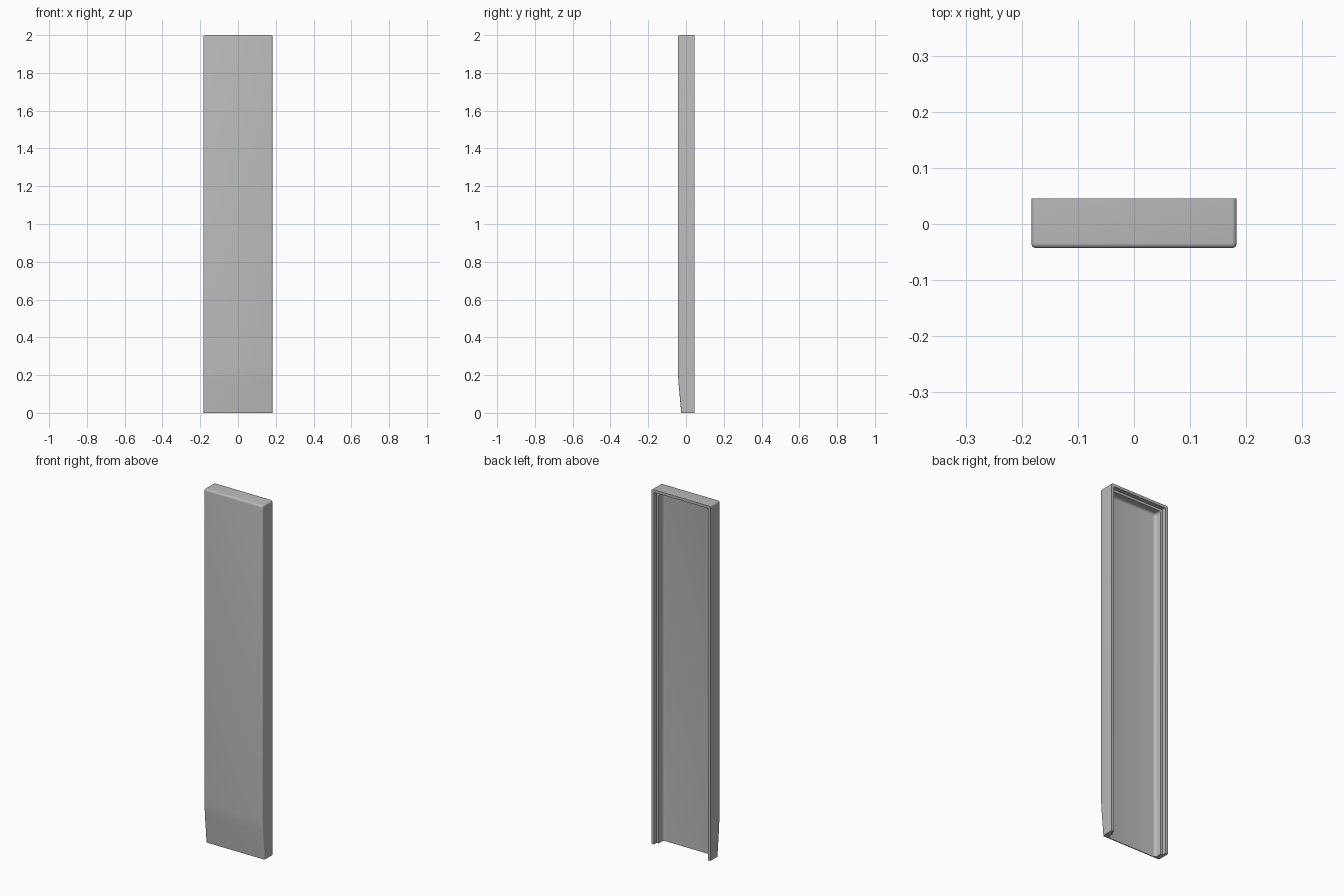
import bpy
import bmesh

cube = bpy.data.objects.get("Cube")
if cube:
    bpy.data.objects.remove(cube, do_unlink=True)

HALF_W, FRONT, BACK, TOP = 0.183, -0.043, 0.045, 2.0

grey = bpy.data.materials.new("plain grey")
grey.use_nodes = True
colour = (0.5, 0.5, 0.5, 1)
grey.diffuse_color = colour
grey.node_tree.nodes["Principled BSDF"].inputs["Base Color"].default_value = colour


def extruded(name, profile, half_width, radius, round_edge):
    """Extrude a (y, z) profile across x and round the edges picked by a rule."""
    bm = bmesh.new()
    face = bm.faces.new([bm.verts.new((-half_width, y, z)) for y, z in profile])
    out = bmesh.ops.extrude_face_region(bm, geom=[face])
    moved = [v for v in out["geom"] if isinstance(v, bmesh.types.BMVert)]
    bmesh.ops.translate(bm, verts=moved, vec=(2 * half_width, 0, 0))
    bmesh.ops.recalc_face_normals(bm, faces=bm.faces)
    edges = [e for e in bm.edges if round_edge(e.verts[0].co, e.verts[1].co)]
    bmesh.ops.bevel(bm, geom=edges, offset=radius, segments=5, profile=0.5,
                    affect='EDGES', clamp_overlap=True)
    mesh = bpy.data.meshes.new(name)
    bm.to_mesh(mesh)
    bm.free()
    obj = bpy.data.objects.new(name, mesh)
    bpy.context.collection.objects.link(obj)
    obj.data.materials.append(grey)
    return obj


def box_profile(y0, y1, z0, z1):
    return [(y0, z0), (y1, z0), (y1, z1), (y0, z1)]


# Outer shell: straight front that eases into a tapered foot
bend = [(FRONT + 0.018 * t, 0.24 - 0.24 * s)
        for t, s in ((0, 0), (0.03, 0.13), (0.12, 0.26), (0.26, 0.4), (1, 1))]
outline = [(BACK, 0), (BACK, TOP), (FRONT, TOP)] + bend


def shell_edge(a, b):
    along_front = max(a.y, b.y) < 0 and max(a.z, b.z) > 0.001
    along_top = min(a.z, b.z) > TOP - 0.001 and a.x * b.x > 0 and abs(a.y - b.y) > 0.01
    return along_front or along_top


cover = extruded("cover_shell", outline, HALF_W, 0.009, shell_edge)

# Shallow rebate inside the rim, then the deep rounded channel, both open below
rebate = extruded("rebate_cutter", box_profile(0.022, 0.1, -0.1, TOP - 0.015),
                  HALF_W - 0.015, 0.004,
                  lambda a, b: min(a.z, b.z) > 1 and a.x * b.x > 0)
channel = extruded("channel_cutter", box_profile(-0.02, 0.1, -0.1, TOP - 0.028),
                   HALF_W - 0.028, 0.014,
                   lambda a, b: max(a.z, b.z) > 1 and max(a.y, b.y) < 0
                   or min(a.z, b.z) > 1 and a.x * b.x > 0)

for cutter in (rebate, channel):
    cutter.hide_render = True
    mod = cover.modifiers.new(cutter.name, 'BOOLEAN')
    mod.operation = 'DIFFERENCE'
    mod.solver = 'EXACT'
    mod.object = cutter

# Keep the cut result and drop the cutters
graph = bpy.context.evaluated_depsgraph_get()
result = bpy.data.meshes.new_from_object(cover.evaluated_get(graph))
cover.modifiers.clear()
cover.data = result
for cutter in (rebate, channel):
    bpy.data.objects.remove(cutter, do_unlink=True)

bpy.ops.object.select_all(action='DESELECT')
cover.select_set(True)
bpy.context.view_layer.objects.active = cover
bpy.ops.object.shade_smooth_by_angle(angle=0.6)
